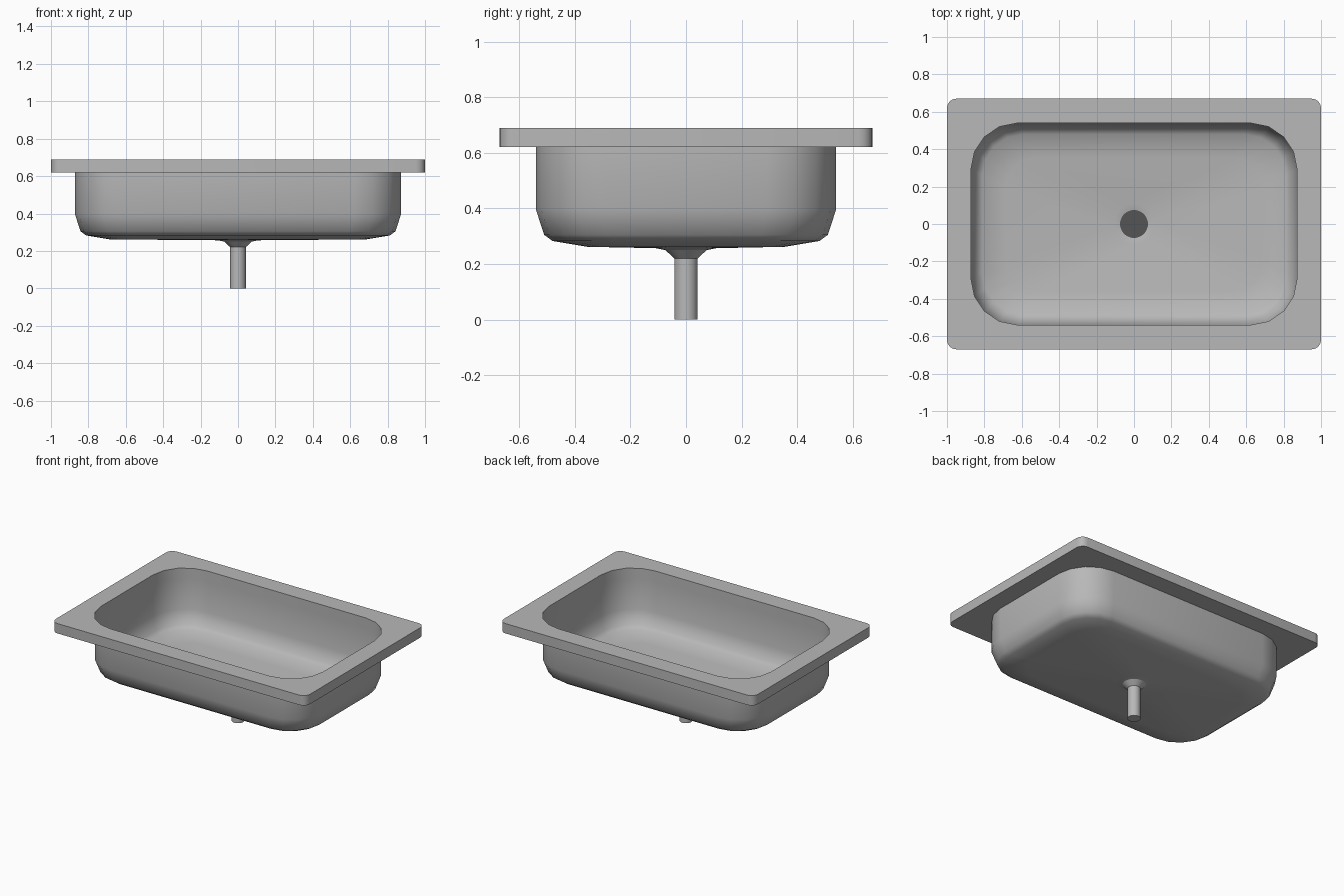
import bpy, bmesh, math

cube = bpy.data.objects.get("Cube")
if cube:
    bpy.data.objects.remove(cube)


def material(name, value):
    m = bpy.data.materials.new(name)
    m.use_nodes = True
    col = (value, value, value, 1)
    m.diffuse_color = col
    m.node_tree.nodes["Principled BSDF"].inputs["Base Color"].default_value = col
    return m


steel = material("brushed steel grey", 0.48)
dark = material("dark drain grey", 0.09)


def rounded_rect(hx, hy, r, z):
    """Rounded rectangle, five points per corner."""
    pts = []
    for k, (sx, sy) in enumerate([(1, 1), (-1, 1), (-1, -1), (1, -1)]):
        for i in range(5):
            a = math.radians(90 * k + 22.5 * i)
            pts.append((sx * (hx - r) + r * math.cos(a),
                        sy * (hy - r) + r * math.sin(a), z))
    return pts


def circle(r, z, n=20):
    step = 2 * math.pi / n
    return [(r * math.cos((i + 0.5) * step), r * math.sin((i + 0.5) * step), z)
            for i in range(n)]


def loft(name, loops, mat, closed=False, cap_start=False, cap_end=False, angle=40):
    """Skin a stack of loops with equal point counts."""
    bm = bmesh.new()
    rings = [[bm.verts.new(p) for p in loop] for loop in loops]
    pairs = list(zip(rings, rings[1:]))
    if closed:
        pairs.append((rings[-1], rings[0]))
    for a, b in pairs:
        n = len(a)
        for i in range(n):
            j = (i + 1) % n
            bm.faces.new((a[i], a[j], b[j], b[i]))
    if cap_start:
        bm.faces.new(rings[0][::-1])
    if cap_end:
        bm.faces.new(rings[-1])
    bmesh.ops.recalc_face_normals(bm, faces=bm.faces)
    me = bpy.data.meshes.new(name)
    bm.to_mesh(me)
    bm.free()
    me.materials.append(mat)
    ob = bpy.data.objects.new(name, me)
    bpy.context.collection.objects.link(ob)
    bpy.ops.object.select_all(action="DESELECT")
    ob.select_set(True)
    bpy.context.view_layer.objects.active = ob
    bpy.ops.object.shade_smooth_by_angle(angle=math.radians(angle))
    return ob


BX, BY, BR = 0.872, 0.54, 0.25
TOP, UNDER = 0.69, 0.62


def bowl_loop(inset, z):
    return rounded_rect(BX - inset, BY - inset, BR - 0.5 * inset, z)


# Flat rim with a rounded opening
loft("rim", [bowl_loop(0, UNDER), rounded_rect(1, 0.67, 0.05, UNDER),
             rounded_rect(1, 0.67, 0.05, TOP), bowl_loop(0, TOP)],
     steel, closed=True, angle=30)

# Basin wall and floor, sloping gently to the drain
profile = [(0, UNDER), (0, 0.397), (0.03, 0.305), (0.06, 0.283), (0.185, 0.262)]
loft("basin", [bowl_loop(d, z) for d, z in profile]
     + [circle(0.11, 0.257), circle(0.075, 0.25)], steel)

# Waste funnel and pipe
loft("drain_pipe", [circle(0.075, 0.25), circle(0.042, 0.22), circle(0.042, 0)],
     steel, cap_end=True, angle=30)

# Dark drain opening
loft("drain_cover", [circle(0.075, 0.25), circle(0.075, 0.253)],
     dark, cap_start=True, cap_end=True, angle=30)
